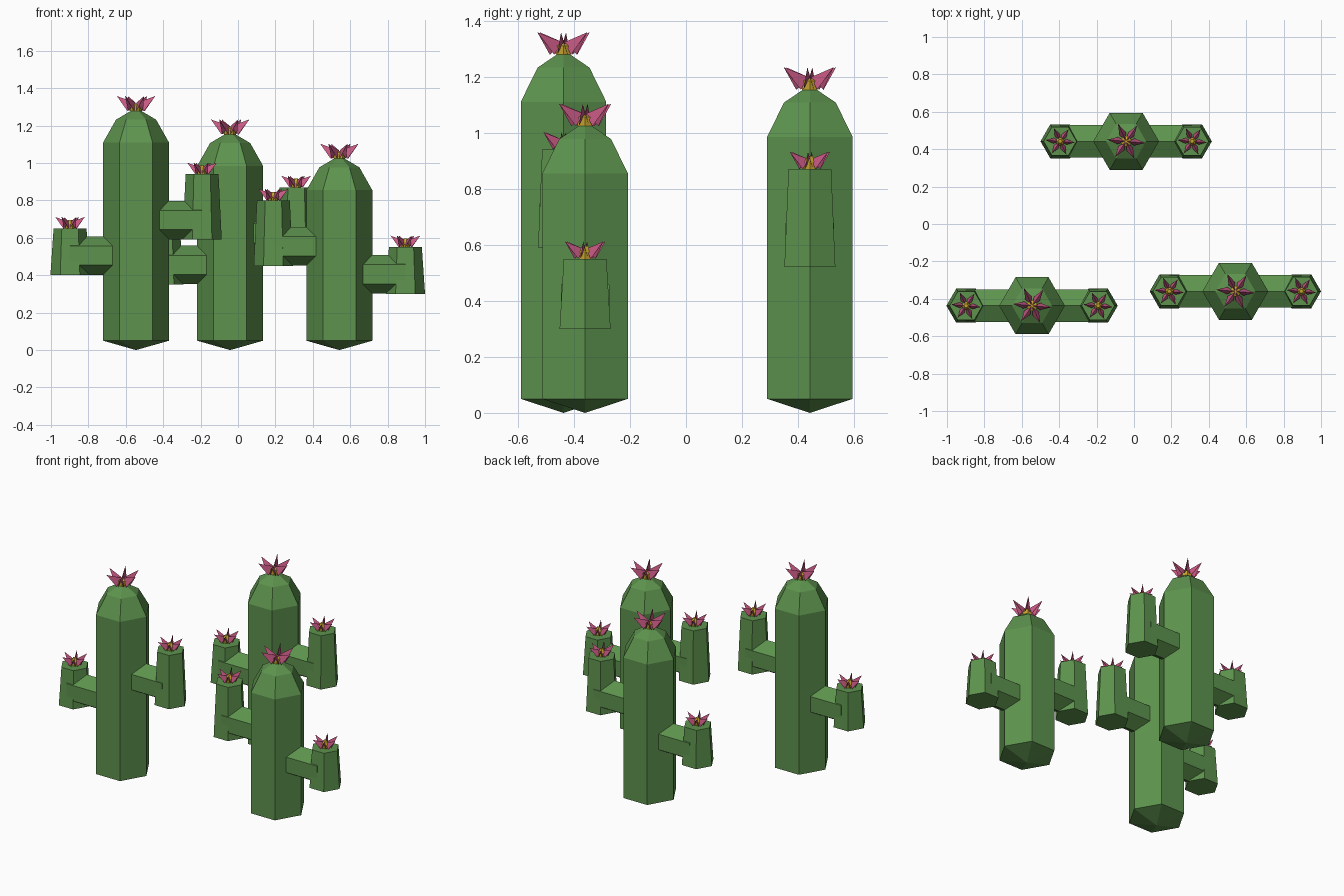
import bpy, bmesh
from math import cos, sin, pi, radians

cube = bpy.data.objects.get("Cube")
if cube:
    bpy.data.objects.remove(cube, do_unlink=True)


def material(name, rgb):
    m = bpy.data.materials.new(name)
    m.use_nodes = True
    m.diffuse_color = (*rgb, 1)
    bsdf = next(n for n in m.node_tree.nodes if n.type == 'BSDF_PRINCIPLED')
    bsdf.inputs["Base Color"].default_value = (*rgb, 1)
    bsdf.inputs["Roughness"].default_value = 0.8
    return m


GREEN = material("cactus green", (0.11, 0.29, 0.075))
PINK = material("petal pink", (0.58, 0.10, 0.23))
YELLOW = material("stamen yellow", (0.58, 0.38, 0.03))


def finish(bm, name, mat, location):
    mesh = bpy.data.meshes.new(name)
    bm.to_mesh(mesh)
    bm.free()
    mesh.materials.append(mat)
    obj = bpy.data.objects.new(name, mesh)
    obj.location = location
    bpy.context.collection.objects.link(obj)
    return obj


def hex_column(name, mat, location, profile):
    """Six-sided lathe of (radius, height) pairs; zero radius makes a point."""
    bm = bmesh.new()
    rings = []
    for r, z in profile:
        if r == 0:
            rings.append([bm.verts.new((0, 0, z))] * 6)
        else:
            rings.append([bm.verts.new((r * cos(k * pi / 3), r * sin(k * pi / 3), z))
                          for k in range(6)])
    for low, high in zip(rings, rings[1:]):
        for k in range(6):
            n = (k + 1) % 6
            corners = [low[k], low[n], high[n], high[k]]
            bm.faces.new(list(dict.fromkeys(corners)))
    if profile[0][0]:
        bm.faces.new(rings[0][::-1])
    if profile[-1][0]:
        bm.faces.new(rings[-1])
    bmesh.ops.recalc_face_normals(bm, faces=bm.faces)
    return finish(bm, name, mat, location)


def flower(name, location, s, stamen_top):
    # Six roof-shaped petals rising outward from the centre
    bm = bmesh.new()
    for k in range(6):
        a = radians(55) + k * pi / 3

        def point(r, side, z):
            return bm.verts.new((s * (r * cos(a) - side * sin(a)),
                                 s * (r * sin(a) + side * cos(a)), s * z))
        root, tip = point(0.005, 0, 0.045), point(0.103, 0, 0.08)
        left, right = point(0.045, 0.019, 0), point(0.045, -0.019, 0)
        bm.faces.new((root, tip, left))
        bm.faces.new((root, right, tip))
    finish(bm, name + "_petals", PINK, location)
    hex_column(name + "_stamen", YELLOW, location,
               [(0.032 * s, 0), (0.032 * s, 0.032 * s), (0.014 * s, stamen_top * s)])


def horizontal_arm(name, x, y, z, length):
    # Hexagonal bar with a ridge along its top
    bm = bmesh.new()
    ends = []
    for end in (0, length):
        ends.append([bm.verts.new((end, 0.1 * sin(k * pi / 3), 0.103 * cos(k * pi / 3)))
                     for k in range(6)])
    for k in range(6):
        n = (k + 1) % 6
        bm.faces.new((ends[0][k], ends[0][n], ends[1][n], ends[1][k]))
    for ring in ends:
        bm.faces.new(ring)
    bmesh.ops.recalc_face_normals(bm, faces=bm.faces)
    finish(bm, name, GREEN, (x, y, z))


REACH = 0.353


def cactus(name, x, y, shoulder, arms):
    # Trunk with pointed base and domed crown
    hex_column(name + "_trunk", GREEN, (x, y, 0),
               [(0, 0), (0.176, 0.05), (0.176, shoulder),
                (0.107, shoulder + 0.122), (0, shoulder + 0.185)])
    flower(name + "_crown_flower", (x, y, shoulder + 0.168), 1, 0.04)
    # Arms: side, bottom height, upright height
    for side, bottom, height in arms:
        part = name + ("_left" if side > 0 else "_right")
        ax = x + side * REACH
        horizontal_arm(part + "_arm", x, y, bottom + 0.105, side * REACH)
        hex_column(part + "_upright", GREEN, (ax, y, bottom),
                   [(0.105, 0), (0.088, height)])
        flower(part + "_flower", (ax, y, bottom + height), 0.77, 0.06)


SHORT, TALL = 0.25, 0.35
cactus("tall_cactus", -0.545, -0.437, 1.11, [(-1, 0.40, SHORT), (1, 0.59, TALL)])
cactus("rear_cactus", -0.042, 0.442, 0.985, [(-1, 0.35, SHORT), (1, 0.52, TALL)])
cactus("small_cactus", 0.542, -0.36, 0.855, [(-1, 0.45, TALL), (1, 0.30, SHORT)])
